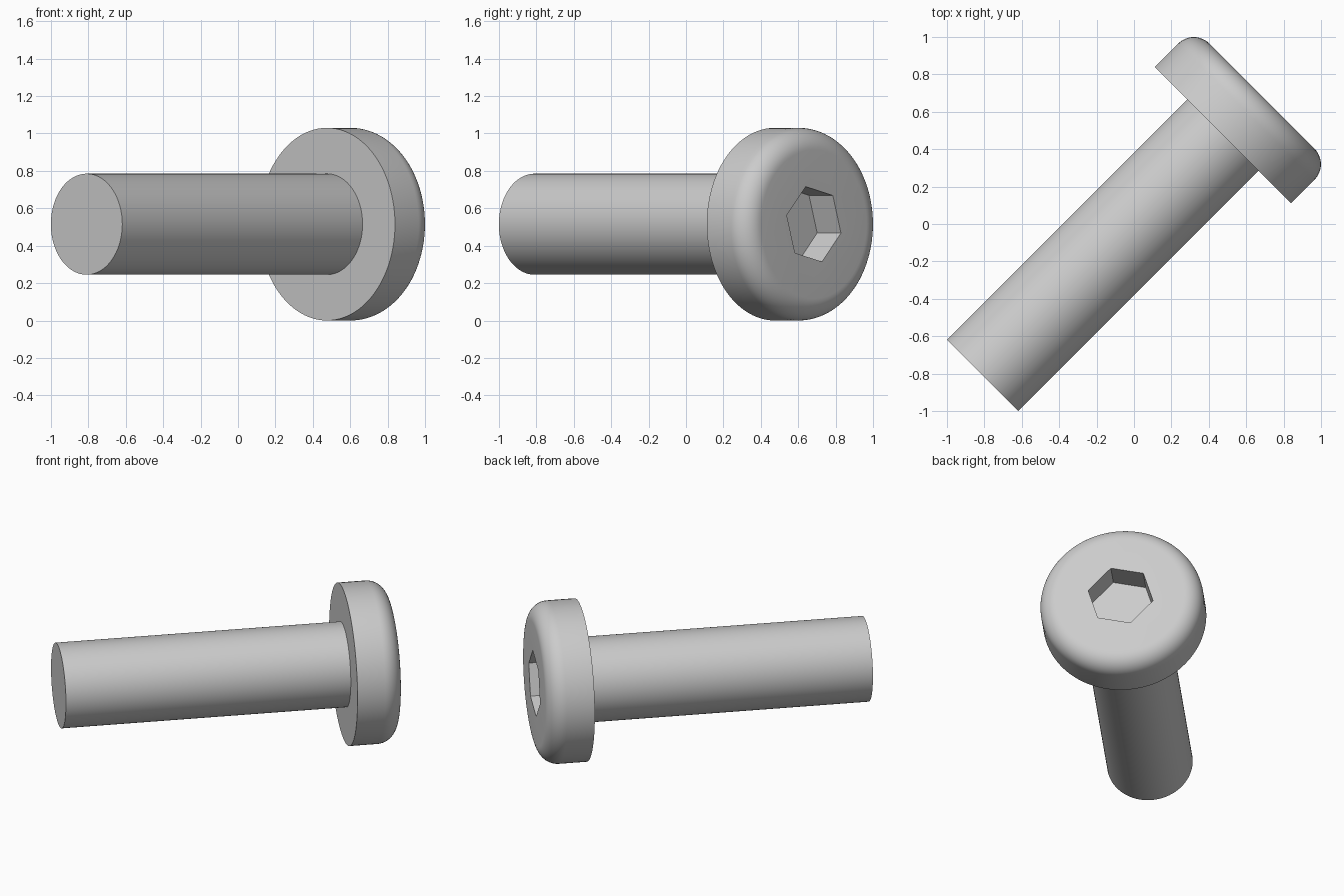
import bpy, bmesh, math
from mathutils import Matrix, Vector

cube = bpy.data.objects.get("Cube")
if cube:
    bpy.data.objects.remove(cube)

SEGMENTS = 96
SHAFT_R, HEAD_R, FILLET = 0.27, 0.515, 0.117
TIP, UNDER, TOP = -1.145, 0.672, 0.967       # stations along the bolt axis
HEX_R, HEX_DEPTH, HEX_TURN = 0.21, 0.18, math.radians(47)

steel = bpy.data.materials.new("grey_steel")
steel.use_nodes = True
steel.diffuse_color = (0.6, 0.6, 0.6, 1)
steel.node_tree.nodes["Principled BSDF"].inputs["Base Color"].default_value = (0.6, 0.6, 0.6, 1)


def ring(bm, radius, s, count=SEGMENTS, turn=0.0):
    """Closed loop of vertices around the bolt axis at station s."""
    angles = [turn + math.tau * i / count for i in range(count)]
    return [bm.verts.new((radius * math.cos(a), radius * math.sin(a), s)) for a in angles]


def wall(bm, a, b):
    """Quads joining two loops of equal count."""
    n = len(a)
    for i in range(n):
        j = (i + 1) % n
        bm.faces.new((a[i], a[j], b[j], b[i]))


def loop_edges(bm, verts):
    return [bm.edges.get((v, w)) for v, w in zip(verts, verts[1:] + verts[:1])]


bm = bmesh.new()

# Shaft, flat underside and rounded head as one turned profile
profile = [(SHAFT_R, TIP), (SHAFT_R, UNDER), (HEAD_R, UNDER)]
for i in range(13):
    a = math.pi / 2 * i / 12
    profile.append((HEAD_R - FILLET + FILLET * math.cos(a), TOP - FILLET + FILLET * math.sin(a)))
rings = [ring(bm, r, s) for r, s in profile]
for a, b in zip(rings, rings[1:]):
    wall(bm, a, b)
bm.faces.new(rings[0][::-1])

# Hexagonal socket with a flat floor
rim = ring(bm, HEX_R, TOP, 6, HEX_TURN)
floor = ring(bm, HEX_R, TOP - HEX_DEPTH, 6, HEX_TURN)
wall(bm, rim, floor)
bm.faces.new(floor)

# Flat top face around the socket
bmesh.ops.triangle_fill(bm, edges=loop_edges(bm, rings[-1]) + loop_edges(bm, rim),
                        use_beauty=True, normal=Vector((0, 0, 1)))
bmesh.ops.recalc_face_normals(bm, faces=bm.faces)

# Lay the bolt along the diagonal, resting on the ground
axis = Vector((1, 1, 0)).normalized()
across = Vector((-1, 1, 0)).normalized()
up = Vector((0, 0, 1))
frame = Matrix((across, up, axis)).transposed().to_4x4()
bmesh.ops.transform(bm, matrix=Matrix.Translation((0, 0, HEAD_R)) @ frame, verts=bm.verts)

mesh = bpy.data.meshes.new("bolt")
bm.to_mesh(mesh)
bm.free()
mesh.materials.append(steel)
bolt = bpy.data.objects.new("bolt", mesh)
bpy.context.collection.objects.link(bolt)

bpy.ops.object.select_all(action="DESELECT")
bolt.select_set(True)
bpy.context.view_layer.objects.active = bolt
bpy.ops.object.shade_smooth_by_angle(angle=math.radians(30))
